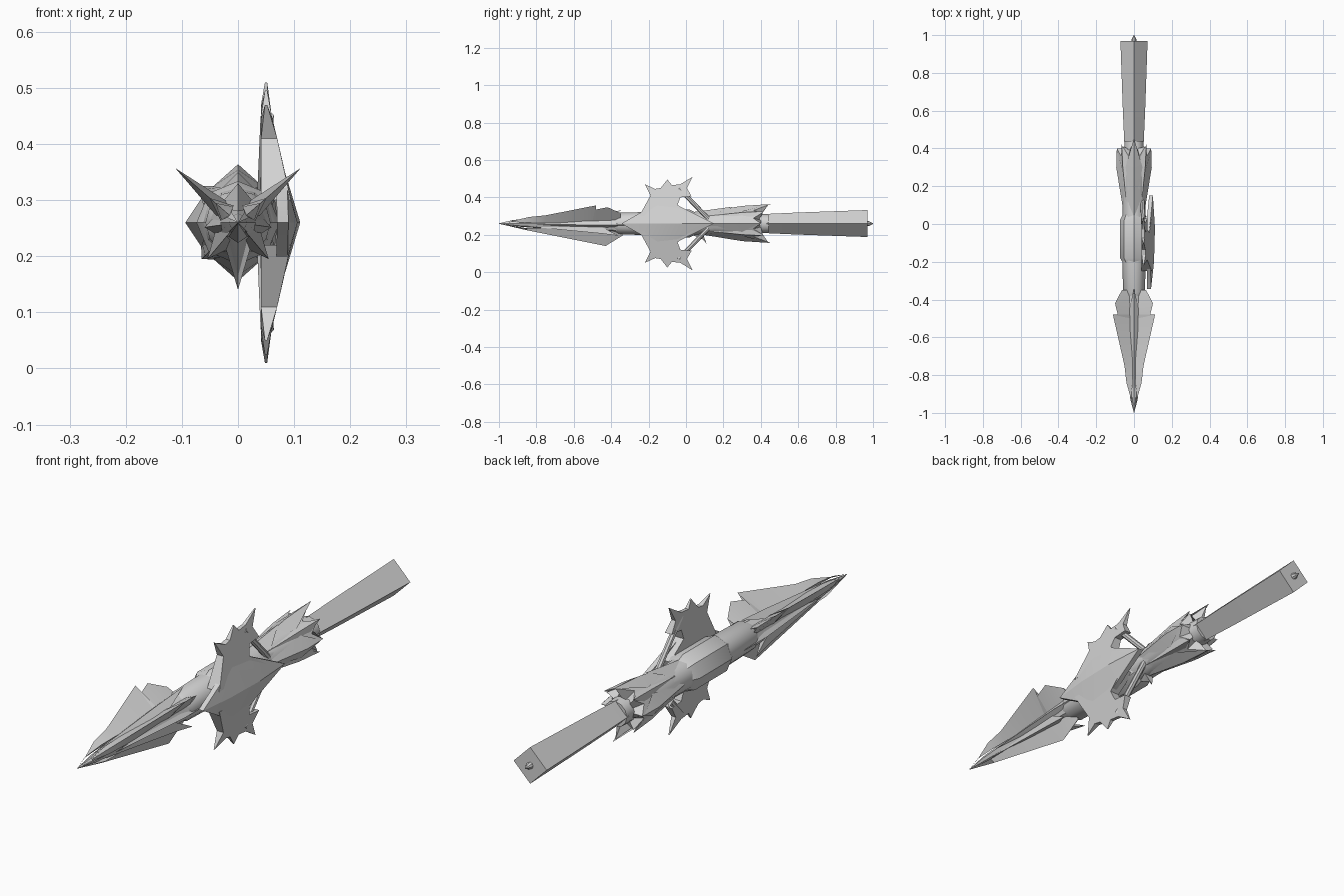
import bpy, bmesh, math
from mathutils import Vector

if "Cube" in bpy.data.objects:
    bpy.data.objects.remove(bpy.data.objects["Cube"])

CZ = 0.26  # height of the long axis
steel = bpy.data.materials.new("light_grey_steel")
steel.diffuse_color = (0.65, 0.65, 0.65, 1)
steel.use_nodes = True
steel.node_tree.nodes["Principled BSDF"].inputs["Base Color"].default_value = steel.diffuse_color


def make(name, verts, faces, angle=35):
    me = bpy.data.meshes.new(name)
    me.from_pydata(verts, [], faces)
    bm = bmesh.new()
    bm.from_mesh(me)
    bmesh.ops.remove_doubles(bm, verts=bm.verts, dist=0.0002)
    bmesh.ops.recalc_face_normals(bm, faces=bm.faces)
    bm.to_mesh(me)
    bm.free()
    me.materials.append(steel)
    ob = bpy.data.objects.new(name, me)
    bpy.context.collection.objects.link(ob)
    bpy.ops.object.select_all(action='DESELECT')
    ob.select_set(True)
    bpy.context.view_layer.objects.active = ob
    bpy.ops.object.shade_smooth_by_angle(angle=math.radians(angle))
    return ob


def polar(a, r, y, side=0.0):
    """Point at angle a (degrees, 0 = +x, 90 = up) around the long axis."""
    c, s = math.cos(math.radians(a)), math.sin(math.radians(a))
    return Vector((r * c - side * s, y, CZ + r * s + side * c))


def loft(name, rings, n, angle=35):
    """Closed body from (y, radius) rings."""
    verts = [polar(360 * k / n, r, y) for y, r in rings for k in range(n)]
    faces = [(i * n + k, i * n + (k + 1) % n, (i + 1) * n + (k + 1) % n, (i + 1) * n + k)
             for i in range(len(rings) - 1) for k in range(n)]
    faces += [tuple(range(n)), tuple(range((len(rings) - 1) * n, len(rings) * n))]
    return make(name, verts, faces, angle)


def fin(name, a, outline, width):
    """Radial blade: sharp outer edge, thick root."""
    verts, faces = [], []
    for y, r in outline:
        root = min(0.025, r)
        w = width * min(1, r / 0.06)
        verts += [polar(a, r, y), polar(a, root, y, w), polar(a, root, y, -w)]
    for i in range(len(outline) - 1):
        p, q = 3 * i, 3 * i + 3
        faces += [(p, q, q + 1, p + 1), (p, p + 2, q + 2, q), (p + 1, q + 1, q + 2, p + 2)]
    e = 3 * (len(outline) - 1)
    faces.append((e, e + 1, e + 2))
    return make(name, verts, faces, 20)


def leaf(name, a, y0, r0, ym, rm, y1, r1, half, drop=0.03):
    """Ridged petal lying on the body, pointed at both ends."""
    verts = [polar(a, r0, y0), polar(a, rm, ym), polar(a, r1, y1),
             polar(a, rm - drop, ym, half), polar(a, rm - drop, ym, -half),
             polar(a, rm - drop, ym)]
    faces = [(0, 1, 3), (1, 2, 3), (0, 4, 1), (1, 4, 2),
             (0, 3, 5), (3, 2, 5), (0, 5, 4), (5, 2, 4)]
    return make(name, verts, faces, 25)


# Long core from the spear point to the grip
loft("spear_core", [(-1, 0.001), (-0.9, 0.016), (-0.75, 0.028), (-0.4, 0.05),
                    (-0.33, 0.055)], 8)
loft("main_shaft", [(-0.4, 0.04), (-0.36, 0.058), (-0.1, 0.064), (0.1, 0.06),
                    (0.25, 0.06), (0.44, 0.05)], 12)

# Four-sided flaring grip with end pin
loft("grip", [(0.4, 0.05), (0.6, 0.059), (0.8, 0.066), (0.97, 0.072)], 4, 30)
loft("end_pin", [(0.96, 0.014), (0.98, 0.012), (1.0, 0.002)], 8)

# Spear fins
upper = [(-1, 0.001), (-0.93, 0.02), (-0.84, 0.053), (-0.75, 0.067), (-0.48, 0.148),
         (-0.5, 0.108), (-0.42, 0.133), (-0.35, 0.085), (-0.38, 0.03)]
lower = [(-1, 0.001), (-0.85, 0.036), (-0.43, 0.12), (-0.34, 0.065), (-0.36, 0.03)]
fin("upper_fin_right", 41, upper, 0.018)
fin("upper_fin_left", 139, upper, 0.018)
fin("lower_fin", 270, lower, 0.028)
leaf("top_spear_ridge", 90, -0.9, 0.02, -0.5, 0.058, -0.34, 0.07, 0.035)
for s, a in (("right", -8), ("left", 188)):
    leaf("side_rail_" + s, a, -0.8, 0.03, -0.42, 0.06, -0.28, 0.06, 0.025)
    leaf("lower_blade_" + s, -50 if a < 0 else 230, -0.85, 0.02, -0.45, 0.07,
         -0.36, 0.085, 0.02)

# Flared cuff with a saw-toothed rear rim
N = 16
cv, cf = [], []
for k in range(N):
    a = 360 * k / N
    main, mid = k % 4 == 0, k % 4 == 2
    vert = k in (4, 12)
    big = 0.1 if vert else 0.09
    rim = (0.44, big) if vert else (0.4, big) if main else (0.41, 0.083) if mid else (0.36, 0.075)
    cv += [polar(a, 0.056, 0.1), polar(a, 0.08 if main else 0.071, 0.25),
           polar(a, rim[1], rim[0]), polar(a, 0.048, 0.4)]
for k in range(N):
    p, q = 4 * k, 4 * ((k + 1) % N)
    cf += [(p + j, q + j, q + j + 1, p + j + 1) for j in range(3)]
make("cuff", cv, cf, 30)

# Overlapping cuff petals
for nm, a in (("right", 0), ("top", 90), ("left", 180), ("bottom", 270)):
    v = a % 180 == 90
    leaf("cuff_petal_" + nm, a, 0.06, 0.055, 0.3, 0.094, 0.455 if v else 0.39,
         0.104 if v else 0.092, 0.045)
for a in (45, 135, 225, 315):
    leaf("diagonal_petal_%d" % a, a, 0.1, 0.055, 0.3, 0.084, 0.42, 0.092, 0.04)
leaf("collar_crest", 90, 0.04, 0.062, 0.14, 0.075, 0.25, 0.09, 0.045)
leaf("collar_spur", 270, 0.02, 0.055, 0.09, 0.085, 0.11, 0.108, 0.02)


def bulge(h):
    """Outer x of the side guard at height h from the axis."""
    return 0.108 - 0.19 * abs(h) - 0.16 * h * h


# Side guard: a central ridged diamond plate
dia = [(-0.345, 0), (-0.24, 0.06), (-0.18, 0.115), (-0.05, 0.1), (0.03, 0.06), (0.15, 0),
       (0.03, -0.06), (-0.05, -0.1), (-0.18, -0.115), (-0.24, -0.06)]
n = len(dia)
dv = [(bulge(h) - (0.018 if y < -0.3 else 0.008), y, CZ + h) for y, h in dia]
dv += [(x - 0.02, y, z) for x, y, z in dv]
dv += [(0.106, -0.2, CZ), (0.111, -0.02, CZ), (0.07, -0.1, CZ)]
f, b, c = 2 * n, 2 * n + 1, 2 * n + 2
df = [(i, (i + 1) % n, n + (i + 1) % n, n + i) for i in range(n)]
df += [(n + i, n + (i + 1) % n, c) for i in range(n)]
for i in range(n):
    j = (i + 1) % n
    front = {i, j} <= {0, 1, 2, 8, 9}
    df.append((i, j, f if front else b))
df += [(2, b, f), (8, f, b)]
make("guard_plate", dv, df, 25)

# Jagged wings above and below the plate, with brace rods
wing = [(-0.25, 0.04), (-0.19, 0.15), (-0.22, 0.21), (-0.165, 0.185), (-0.135, 0.19),
        (-0.1, 0.235), (-0.075, 0.205), (-0.03, 0.21), (0.035, 0.25), (0.005, 0.19),
        (0.03, 0.145), (-0.03, 0.14), (-0.045, 0.1), (0.04, 0.04)]
for nm, s in (("upper", 1), ("lower", -1)):
    m = len(wing)
    tips = {2, 5, 8}
    wv = [(0.052 if i in tips else bulge(h) - 0.006, y, CZ + s * h)
          for i, (y, h) in enumerate(wing)]
    wv += [(0.048 if i in tips else 0.041, y, CZ + s * h) for i, (y, h) in enumerate(wing)]
    wf = [tuple(range(m)), tuple(range(m, 2 * m))]
    wf += [(i, (i + 1) % m, m + (i + 1) % m, m + i) for i in range(m)]
    make(nm + "_wing", wv, wf, 25)

    p, q = Vector((0.052, -0.04, CZ + s * 0.19)), Vector((0.045, 0.12, CZ + s * 0.025))
    d = (q - p).normalized()
    u = d.orthogonal().normalized()
    w = d.cross(u)
    rv = [e + 0.012 * (u * math.cos(k * math.pi / 4) + w * math.sin(k * math.pi / 4))
          for e in (p, q) for k in range(8)]
    rf = [(k, (k + 1) % 8, 8 + (k + 1) % 8, 8 + k) for k in range(8)]
    make(nm + "_brace_rod", rv, rf + [tuple(range(8)), tuple(range(8, 16))])

# Mount joining the guard to the shaft
loft("guard_mount", [(-0.22, 0.05), (-0.18, 0.074), (0.02, 0.074), (0.06, 0.055)], 8)
